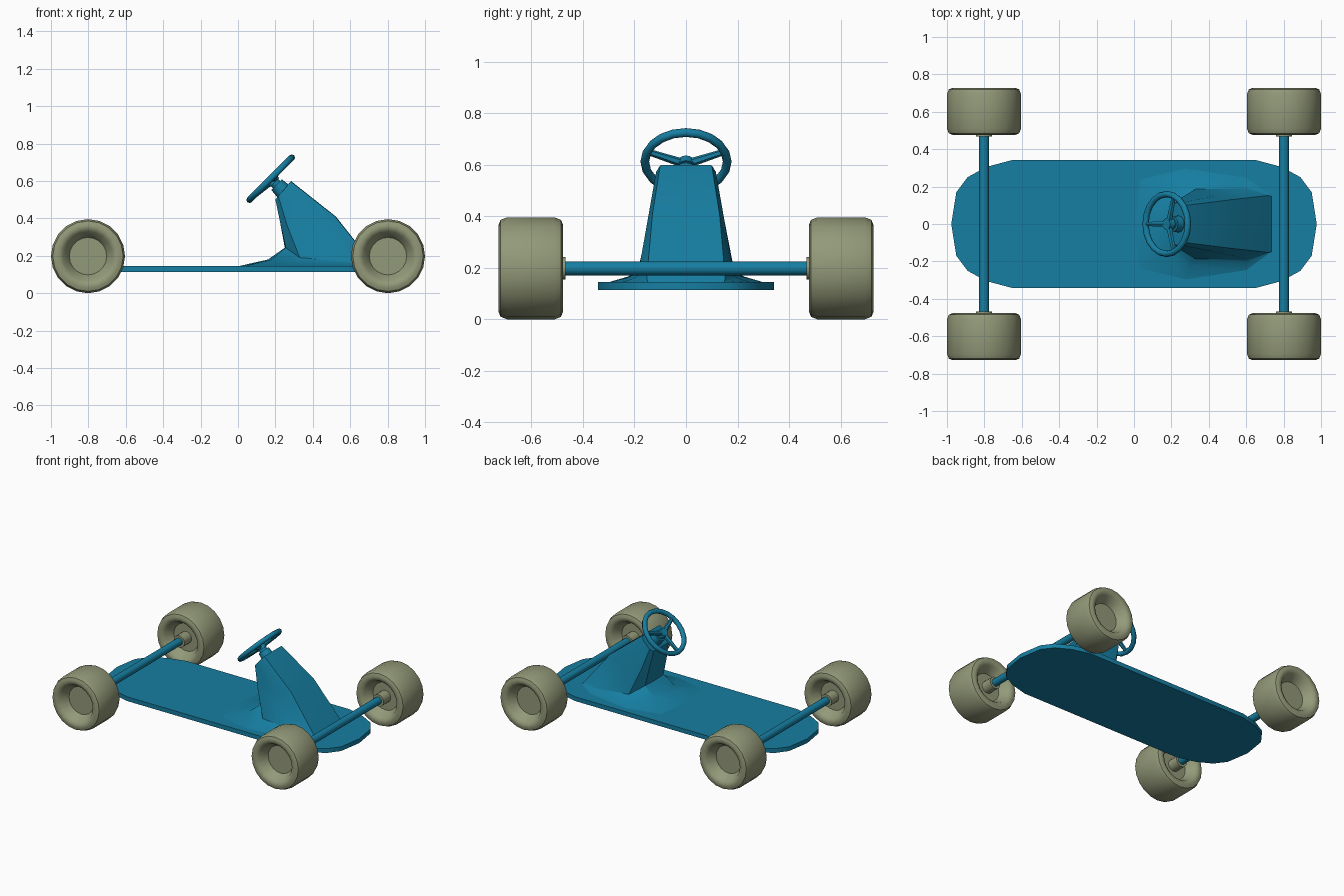
import bpy, bmesh, math
from mathutils import Vector, Matrix

if "Cube" in bpy.data.objects:
    bpy.data.objects.remove(bpy.data.objects["Cube"])

def material(name, color):
    m = bpy.data.materials.new(name)
    m.diffuse_color = color
    m.use_nodes = True
    m.node_tree.nodes["Principled BSDF"].inputs["Base Color"].default_value = m.diffuse_color
    return m

BLUE = material("blue_paint", (0.008, 0.21, 0.36, 1))
GREEN = material("sage_rubber", (0.29, 0.32, 0.19, 1))

def finish(name, bm, mat, angle=32):
    bmesh.ops.recalc_face_normals(bm, faces=bm.faces)
    me = bpy.data.meshes.new(name)
    bm.to_mesh(me)
    bm.free()
    ob = bpy.data.objects.new(name, me)
    bpy.context.collection.objects.link(ob)
    me.materials.append(mat)
    bpy.ops.object.select_all(action='DESELECT')
    ob.select_set(True)
    bpy.context.view_layer.objects.active = ob
    bpy.ops.object.shade_smooth_by_angle(angle=math.radians(angle))
    return ob

def rod(name, a, b, r1, r2, sides=12):
    a, b = Vector(a), Vector(b)
    d = b - a
    bm = bmesh.new()
    mat = Matrix.Translation((a + b) / 2) @ d.to_track_quat('Z', 'Y').to_matrix().to_4x4()
    bmesh.ops.create_cone(bm, cap_ends=True, segments=sides, radius1=r1,
                          radius2=r2, depth=d.length, matrix=mat)
    return finish(name, bm, BLUE)

def bridge(bm, rings):
    n = len(rings[0])
    for a, b in zip(rings, rings[1:]):
        for i in range(n):
            j = (i + 1) % n
            bm.faces.new((a[i], a[j], b[j], b[i]))

# Wheels: lathed tyre with recessed rims and an inner hub, (radius, y)
PROFILE = [(.1, .655), (.133, .715), (.15, .726), (.168, .728), (.188, .72), (.198, .695),
           (.198, .51), (.188, .485), (.168, .477), (.15, .479), (.133, .49),
           (.1, .55), (.043, .55), (.043, .468)]
AX, R, SIDES = 0.802, 0.198, 20
for sx, xn in ((-1, "rear"), (1, "front")):
    for sy, yn in ((-1, "right"), (1, "left")):
        bm = bmesh.new()
        rings = []
        for r, y in PROFILE:
            rings.append([bm.verts.new((sx * AX + r * math.cos(t), sy * y, R + r * math.sin(t)))
                          for t in (2 * math.pi * i / SIDES for i in range(SIDES))])
        bridge(bm, rings)
        bm.faces.new(rings[0])
        bm.faces.new(rings[-1])
        finish(f"{xn}_{yn}_wheel", bm, GREEN, 40)
    # Axle
    rod(f"{xn}_axle", (sx * AX, -.49, R), (sx * AX, .49, R), .027, .027)

# Deck board: rounded-end outline, extruded
quarter = [(.977, 0), (.95, .17), (.89, .25), (.79, .305), (.655, .341)]
half = quarter + [(-x, y) for x, y in reversed(quarter)]
outline = half + [(x, -y) for x, y in reversed(half[1:-1])]
bm = bmesh.new()
face = bm.faces.new([bm.verts.new((x, y, .114)) for x, y in outline])
ext = bmesh.ops.extrude_face_region(bm, geom=[face])
bmesh.ops.translate(bm, vec=(0, 0, .031),
                    verts=[v for v in ext['geom'] if isinstance(v, bmesh.types.BMVert)])
finish("deck", bm, BLUE)

# Steering pod: lofted half rings from the deck flare up to the slanted top
LEVELS = [
    [(0, 0, .144), (.03, .24, .144), (.27, .30, .144), (.6, .25, .144), (.735, .15, .144), (.737, 0, .144)],
    [(.16, 0, .18), (.175, .12, .178), (.30, .225, .166), (.6, .2, .16), (.73, .15, .15), (.732, 0, .15)],
    [(.25, 0, .243), (.255, .105, .243), (.33, .187, .19), (.6, .187, .17), (.715, .152, .165), (.717, 0, .165)],
    [(.225, 0, .38), (.225, .1, .38), (.26, .145, .37), (.43, .148, .39), (.52, .13, .41), (.523, 0, .41)],
    [(.2, 0, .5), (.2, .085, .5), (.215, .112, .52), (.262, .116, .572), (.282, .1, .598), (.283, 0, .6)],
]
bm = bmesh.new()
rings = [[bm.verts.new(p) for p in lv + [(x, -y, z) for x, y, z in lv[-2:0:-1]]] for lv in LEVELS]
bridge(bm, rings)
bm.faces.new(rings[-1])
finish("steering_pod", bm, BLUE)

# Steering wheel: frame tilted 45 degrees, local z pointing at the driver
CENTRE = Vector((.175, 0, .612))
UP = Vector((1, 0, 1)).normalized()
AXIS = Vector((-1, 0, 1)).normalized()
SIDE = Vector((0, 1, 0))

def at(r, angle, h=0):
    return CENTRE + SIDE * r * math.cos(angle) + UP * r * math.sin(angle) + AXIS * h

bm = bmesh.new()
N, M, TUBE = 20, 8, .017
rings = []
for i in range(N):
    t = 2 * math.pi * i / N
    rings.append([bm.verts.new(at(.16 + TUBE * math.cos(p), t, TUBE * math.sin(p)))
                  for p in (2 * math.pi * k / M for k in range(M))])
bridge(bm, rings + rings[:1])
finish("steering_rim", bm, BLUE, 50)

# Three spokes, hub, shaft and collar
for name, deg in (("left", 20), ("right", 160), ("lower", 270)):
    t = math.radians(deg)
    rod(f"{name}_spoke", at(.02, t, -.012), at(.157, t), .017, .012, 6)
rod("steering_hub", at(0, 0, -.03), at(0, 0, .004), .036, .03)
rod("steering_shaft", at(0, 0, -.11), at(0, 0, -.005), .028, .028)
rod("steering_collar", at(0, 0, -.11), at(0, 0, -.045), .047, .04)
